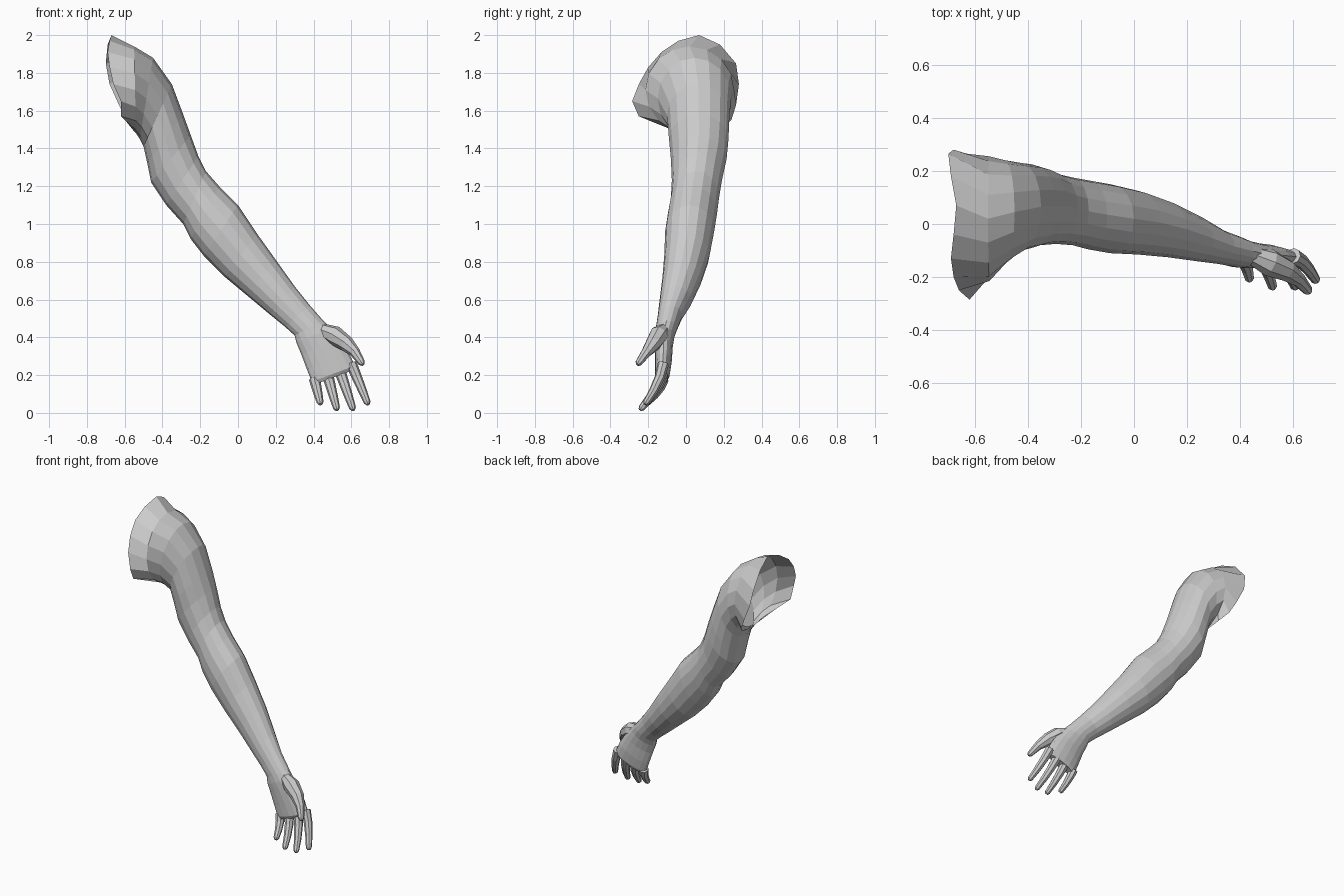
import bpy, bmesh
from math import cos, sin, tau
from mathutils import Vector

if "Cube" in bpy.data.objects:
    bpy.data.objects.remove(bpy.data.objects["Cube"])

SIDES = 16


def loft(name, rings, cap_start=False, cap_end=True):
    """Skin a list of equal-length point rings into one flat-shaded object."""
    bm = bmesh.new()
    loops = [[bm.verts.new(p) for p in ring] for ring in rings]
    n = len(loops[0])
    for a, b in zip(loops, loops[1:]):
        for i in range(n):
            j = (i + 1) % n
            bm.faces.new((a[i], a[j], b[j], b[i]))
    if cap_start:
        bm.faces.new(loops[0])
    if cap_end:
        bm.faces.new(loops[-1])
    bmesh.ops.recalc_face_normals(bm, faces=bm.faces)
    mesh = bpy.data.meshes.new(name)
    bm.to_mesh(mesh)
    bm.free()
    obj = bpy.data.objects.new(name, mesh)
    bpy.context.collection.objects.link(obj)
    return obj


def section(ux, uz, lx, lz, y0, y1):
    """Oval between an upper and a lower outline point, from y0 (front) to y1 (back)."""
    up, low = Vector((ux, (y0 + y1) / 2, uz)), Vector((lx, (y0 + y1) / 2, lz))
    mid, half = (up + low) / 2, (up - low) / 2
    return [mid + half * cos(tau * i / SIDES)
            - Vector((0, (y1 - y0) / 2 * sin(tau * i / SIDES), 0))
            for i in range(SIDES)]


def digit(name, points, radii, sides=8):
    """Tapered tube along a path with a rounded tip."""
    pts = [Vector(p) for p in points]
    end = (pts[-1] - pts[-2]).normalized()
    pts.append(pts[-1] + end * radii[-1] * 0.7)
    radii = radii + [radii[-1] * 0.55]
    rings = []
    for i, p in enumerate(pts):
        t = (pts[min(i + 1, len(pts) - 1)] - pts[max(i - 1, 0)]).normalized()
        a = t.cross(Vector((0, 1, 0))).normalized()
        b = a.cross(t)
        rings.append([p + radii[i] * (a * cos(tau * k / sides) + b * sin(tau * k / sides))
                      for k in range(sides)])
    return loft(name, rings, cap_start=True)


# Open shoulder rim: top, chest flap, armpit, back
rim = [(-.67, .07, 2.0), (-.68, -.04, 1.97), (-.69, -.13, 1.91), (-.68, -.20, 1.83),
       (-.66, -.25, 1.74), (-.62, -.285, 1.65), (-.62, -.25, 1.57), (-.59, -.13, 1.54),
       (-.55, .02, 1.49), (-.53, .10, 1.47), (-.55, .18, 1.50), (-.59, .24, 1.55),
       (-.63, .265, 1.63), (-.68, .28, 1.74), (-.70, .265, 1.85), (-.69, .18, 1.95)]

# Shoulder to wrist: upper x, z, lower x, z, front y, back y
arm_rows = [(-.55, 1.94, -.54, 1.48, -.215, .255),
            (-.45, 1.88, -.52, 1.45, -.15, .24),
            (-.35, 1.74, -.50, 1.41, -.10, .23),
            (-.29, 1.58, -.48, 1.32, -.09, .225),
            (-.25, 1.47, -.46, 1.22, -.08, .215),
            (-.21, 1.36, -.38, 1.10, -.075, .19),
            (-.17, 1.28, -.29, 1.00, -.08, .175),
            (-.10, 1.20, -.25, .92, -.095, .165),
            (.00, 1.10, -.18, .83, -.11, .15),
            (.10, .95, -.07, .72, -.115, .125),
            (.20, .81, .05, .62, -.125, .085),
            (.30, .67, .17, .52, -.14, .03),
            (.38, .57, .25, .455, -.15, -.02),
            (.45, .49, .30, .41, -.16, -.045)]

# Palm down to the knuckles
palm_rows = [(.49, .45, .31, .37, -.165, -.06),
             (.54, .39, .335, .31, -.165, -.07),
             (.585, .32, .365, .23, -.165, -.075),
             (.62, .25, .39, .165, -.165, -.085),
             (.605, .225, .405, .15, -.155, -.095)]

loft("arm_and_palm", [rim] + [section(*r) for r in arm_rows + palm_rows])

# Fingers: base x, z and tip x, y, z
fingers = {"little_finger": (.405, .18, .435, -.205, .055),
           "ring_finger": (.475, .20, .522, -.235, .025),
           "middle_finger": (.54, .22, .607, -.235, .025),
           "index_finger": (.60, .26, .685, -.21, .055)}
for name, (bx, bz, tx, ty, tz) in fingers.items():
    base, tip = Vector((bx, -.12, bz)), Vector((tx, ty, tz))
    path = [base.lerp(tip, f) + Vector((0, .018 * (1 - abs(2 * f - 1)), 0))
            for f in (0, .35, .7, 1)]
    digit(name, path, [.03, .027, .023, .018])

# Thumb with the fleshy mound at its base
digit("thumb", [(.44, -.115, .44), (.51, -.145, .41), (.575, -.175, .365),
                (.62, -.21, .32), (.655, -.25, .265)],
      [.035, .052, .042, .028, .019])
